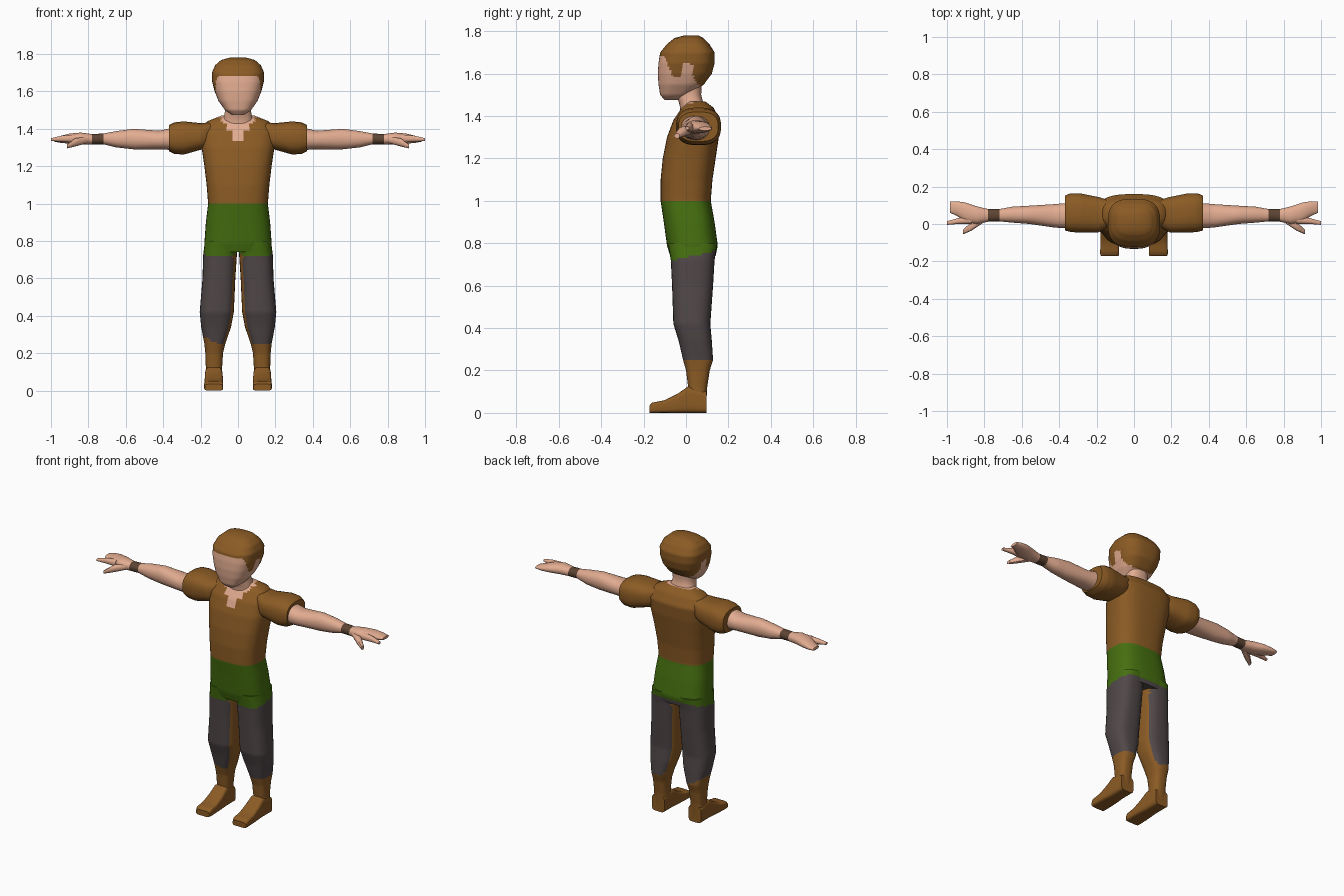
import bpy
import bmesh
import math
from mathutils import Vector

cube = bpy.data.objects.get("Cube")
if cube:
    bpy.data.objects.remove(cube, do_unlink=True)


def material(name, colour):
    mat = bpy.data.materials.new(name)
    mat.use_nodes = True
    mat.diffuse_color = (*colour, 1)
    bsdf = mat.node_tree.nodes["Principled BSDF"]
    bsdf.inputs["Base Color"].default_value = (*colour, 1)
    bsdf.inputs["Roughness"].default_value = 0.9
    return mat


SKIN, BROWN, GREEN, GREY, BAND = range(5)
MATERIALS = [
    material("skin", (0.76, 0.41, 0.28)),
    material("brown_cloth", (0.26, 0.105, 0.018)),
    material("green_cloth", (0.061, 0.16, 0.005)),
    material("grey_trousers", (0.08, 0.063, 0.065)),
    material("dark_wristband", (0.11, 0.058, 0.033)),
]


def lerp(a, b, t):
    return [p + (q - p) * t for p, q in zip(a, b)]


def refine(rings, step):
    """Insert in-between rings so colour borders can follow the surface."""
    result = []
    for a, b in zip(rings, rings[1:]):
        count = max(1, round(abs(b[0] - a[0]) / step))
        result += [lerp(a, b, i / count) for i in range(count)]
    return result + [rings[-1]]


def loft(name, axis, rings, rule, sides=24, power=2.5, step=0.02, mirror=1):
    """Skin rounded-box rings (position, low u, high u, low v, high v)."""
    def place(w, u, v):
        x, y, z = {"x": (w, u, v), "y": (u, w, v), "z": (u, v, w)}[axis]
        return Vector((x * mirror, y, z))

    def bend(value):
        return math.copysign(abs(value) ** (2 / power), value)

    bm = bmesh.new()
    loops = []
    for w, u0, u1, v0, v1 in refine(rings, step):
        loop = []
        for i in range(sides):
            angle = math.tau * (i + 0.5) / sides
            u = (u0 + u1) / 2 + (u1 - u0) / 2 * bend(math.cos(angle))
            v = (v0 + v1) / 2 + (v1 - v0) / 2 * bend(math.sin(angle))
            loop.append(bm.verts.new(place(w, u, v)))
        loops.append(loop)
    for low, high in zip(loops, loops[1:]):
        for i in range(sides):
            j = (i + 1) % sides
            bm.faces.new((low[i], low[j], high[j], high[i]))
    bm.faces.new(loops[0])
    bm.faces.new(loops[-1])
    bmesh.ops.recalc_face_normals(bm, faces=bm.faces)
    for face in bm.faces:
        centre = face.calc_center_median()
        face.material_index = rule(centre, face.normal) if callable(rule) else rule
    mesh = bpy.data.meshes.new(name)
    bm.to_mesh(mesh)
    bm.free()
    for mat in MATERIALS:
        mesh.materials.append(mat)
    obj = bpy.data.objects.new(name, mesh)
    bpy.context.collection.objects.link(obj)
    bpy.ops.object.select_all(action="DESELECT")
    obj.select_set(True)
    bpy.context.view_layer.objects.active = obj
    bpy.ops.object.shade_smooth_by_angle(angle=math.radians(40))
    return obj


# Colour rules
def torso_rule(c, n):
    if n.y < 0.3 and c.y < 0.06 and abs(c.x) < (c.z - 1.33) * 0.75:
        return SKIN
    if c.z > 1.0:
        return BROWN
    return GREEN if c.z > 0.735 + 0.2 * c.y else GREY


def leg_rule(c, n):
    if c.z > 0.735 + 0.2 * c.y:
        return GREEN
    boot_top = 0.25 if c.x > 0 else 0.2 + 0.55 * max(0.09, -c.x - 0.02)
    inner = n.x * math.copysign(1, c.x) < -0.75
    return BROWN if inner or c.z < boot_top else GREY


def arm_rule(c, n):
    return BAND if 0.72 < abs(c.x) < 0.78 else SKIN


HAIRLINE = [(-0.14, 1.69), (-0.1, 1.68), (-0.06, 1.58), (-0.025, 1.58),
            (0.0, 1.65), (0.025, 1.66), (0.04, 1.57), (0.08, 1.53), (0.2, 1.53)]


def head_rule(c, n):
    for (y0, z0), (y1, z1) in zip(HAIRLINE, HAIRLINE[1:]):
        if y0 <= c.y < y1:
            border = z0 + (z1 - z0) * (c.y - y0) / (y1 - y0)
            return BROWN if c.z > border else SKIN
    return SKIN


def centred(rings):
    """Expand (z, half width, front, back) to full rings."""
    return [(z, -half, half, front, back) for z, half, front, back in rings]


# Shirt and hips
loft("torso", "z", centred([
    (0.74, 0.175, -0.075, 0.14), (0.79, 0.18, -0.09, 0.15),
    (0.9, 0.172, -0.105, 0.135), (1.0, 0.16, -0.12, 0.117),
    (1.1, 0.168, -0.12, 0.125), (1.2, 0.18, -0.11, 0.14),
    (1.3, 0.195, -0.09, 0.155), (1.38, 0.2, -0.06, 0.16),
    (1.44, 0.165, -0.02, 0.13), (1.47, 0.09, 0.01, 0.09)]),
    torso_rule, sides=44, power=2.8, step=0.012)

# Neck and head
loft("neck", "z", centred([
    (1.38, 0.085, -0.025, 0.09), (1.45, 0.08, -0.03, 0.085),
    (1.5, 0.068, -0.045, 0.072), (1.56, 0.07, -0.05, 0.075)]), SKIN)
loft("head", "z", centred([
    (1.475, 0.035, -0.1, -0.04), (1.5, 0.07, -0.122, 0.02),
    (1.55, 0.105, -0.13, 0.085), (1.6, 0.125, -0.133, 0.122),
    (1.65, 0.138, -0.13, 0.135), (1.7, 0.14, -0.122, 0.135),
    (1.74, 0.122, -0.09, 0.11), (1.768, 0.09, -0.055, 0.082),
    (1.78, 0.045, -0.01, 0.06)]), head_rule, sides=56, power=2.8, step=0.008)

for label, side in (("left", 1), ("right", -1)):
    # Sleeve, arm and hand
    loft(label + "_sleeve", "x", [
        (0.08, 0.01, 0.11, 1.33, 1.45), (0.19, -0.045, 0.145, 1.29, 1.43),
        (0.29, -0.047, 0.165, 1.262, 1.44), (0.34, -0.043, 0.165, 1.265, 1.435),
        (0.37, -0.035, 0.152, 1.28, 1.42)],
        BROWN, power=2.7, mirror=side)
    loft(label + "_arm", "x", [
        (0.33, -0.025, 0.115, 1.285, 1.41), (0.42, -0.02, 0.107, 1.29, 1.39),
        (0.56, 0.0, 0.098, 1.29, 1.4), (0.65, 0.007, 0.093, 1.3, 1.388),
        (0.72, 0.014, 0.08, 1.317, 1.375), (0.78, 0.012, 0.08, 1.317, 1.372),
        (0.84, 0.0, 0.095, 1.317, 1.38), (0.9, 0.01, 0.115, 1.32, 1.375),
        (0.95, 0.045, 0.122, 1.325, 1.362), (0.985, 0.06, 0.12, 1.332, 1.35)],
        arm_rule, power=2.2, mirror=side)
    loft(label + "_thumb", "x", [
        (0.8, 0.01, 0.05, 1.325, 1.36), (0.87, -0.037, 0.01, 1.305, 1.35),
        (0.915, -0.056, -0.03, 1.295, 1.318)],
        SKIN, sides=12, mirror=side)
    loft(label + "_index_finger", "x", [
        (0.87, 0.0, 0.045, 1.325, 1.37), (0.94, 0.0, 0.032, 1.33, 1.364),
        (1.0, -0.005, 0.015, 1.335, 1.35)],
        SKIN, sides=12, mirror=side)

    # Trouser leg, boot shaft and boot foot
    loft(label + "_leg", "z", [
        (0.8, 0.0, 0.177, -0.085, 0.147), (0.72, 0.006, 0.187, -0.072, 0.135),
        (0.6, 0.014, 0.19, -0.066, 0.128), (0.42, 0.022, 0.205, -0.06, 0.115),
        (0.34, 0.037, 0.197, -0.035, 0.122), (0.25, 0.068, 0.18, -0.014, 0.128),
        (0.2, 0.08, 0.175, 0.0, 0.112), (0.12, 0.085, 0.172, 0.01, 0.1),
        (0.02, 0.085, 0.174, 0.0, 0.095)],
        leg_rule, sides=32, power=2.7, step=0.012, mirror=side)
    loft(label + "_boot_foot", "y", [
        (0.096, 0.085, 0.175, 0.0, 0.1), (0.01, 0.083, 0.176, 0.0, 0.125),
        (-0.04, 0.08, 0.178, 0.0, 0.09), (-0.1, 0.079, 0.18, 0.0, 0.06),
        (-0.16, 0.079, 0.181, 0.0, 0.048), (-0.172, 0.083, 0.177, 0.0, 0.035)],
        BROWN, power=5, mirror=side)
